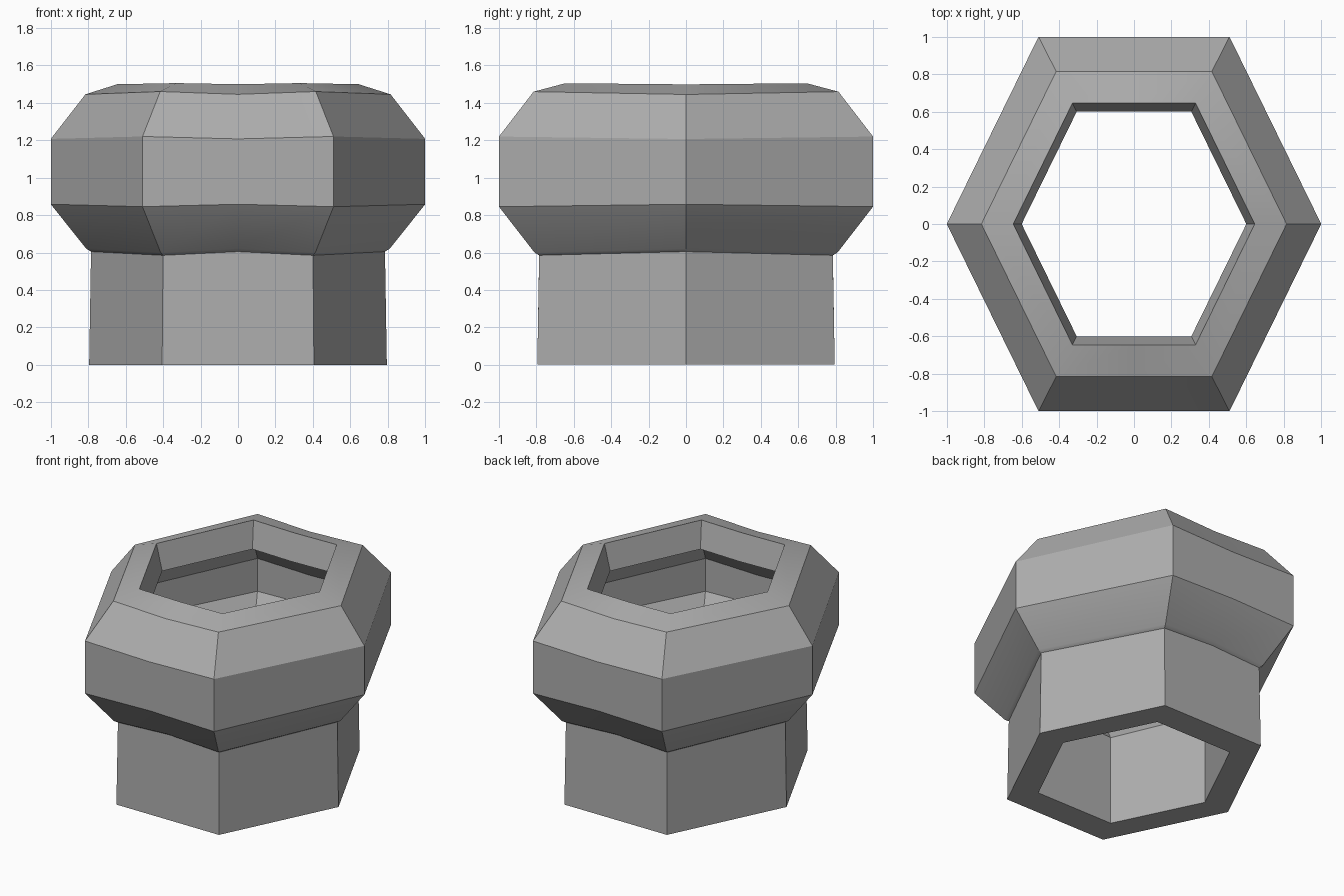
import bpy, bmesh, math

if "Cube" in bpy.data.objects:
    bpy.data.objects.remove(bpy.data.objects["Cube"], do_unlink=True)

grey = bpy.data.materials.new("mid_grey")
grey.use_nodes = True
color = (0.42, 0.42, 0.42, 1)
grey.diffuse_color = color
grey.node_tree.nodes["Principled BSDF"].inputs["Base Color"].default_value = color

# Hexagonal plan with an extra point in the middle of the front and back sides
CORNER_X = 0.51
PLAN = [(1, 0), (CORNER_X, 1), (0, 1), (-CORNER_X, 1),
        (-1, 0), (-CORNER_X, -1), (0, -1), (CORNER_X, -1)]

# Closed wall section: radius, height, and rise of the side points over the corners
SECTION = [
    (0.795, 0, 0), (0.785, 0.585, 0.02), (0.81, 0.60, 0.02),       # neck outside
    (1, 0.845, 0.013), (1, 1.22, -0.013), (0.815, 1.46, -0.015),   # bulge outside
    (0.645, 1.505, -0.006), (0.60, 1.32, -0.006),                  # top lip
    (0.70, 1.285, -0.01), (0.81, 1.145, -0.01),                    # bulge inside
    (0.81, 0.91, 0.01), (0.60, 0.64, 0.02), (0.60, 0, 0),          # neck inside
]


def build_ring(name, plan, section, material):
    bm = bmesh.new()
    rings = []
    for radius, height, rise in section:
        rings.append([bm.verts.new((x * radius, y * radius,
                                    height + (0 if abs(x) == CORNER_X else rise)))
                      for x, y in plan])
    for k, ring in enumerate(rings):
        above = rings[(k + 1) % len(rings)]
        for i in range(len(plan)):
            j = (i + 1) % len(plan)
            bm.faces.new((ring[i], ring[j], above[j], above[i]))
    bmesh.ops.recalc_face_normals(bm, faces=bm.faces)
    mesh = bpy.data.meshes.new(name)
    bm.to_mesh(mesh)
    bm.free()
    mesh.materials.append(material)
    obj = bpy.data.objects.new(name, mesh)
    bpy.context.collection.objects.link(obj)
    return obj


collar = build_ring("hexagonal_collar", PLAN, SECTION, grey)

# Smooth only the gentle bends
bpy.ops.object.select_all(action="DESELECT")
collar.select_set(True)
bpy.context.view_layer.objects.active = collar
bpy.ops.object.shade_smooth_by_angle(angle=math.radians(25))
